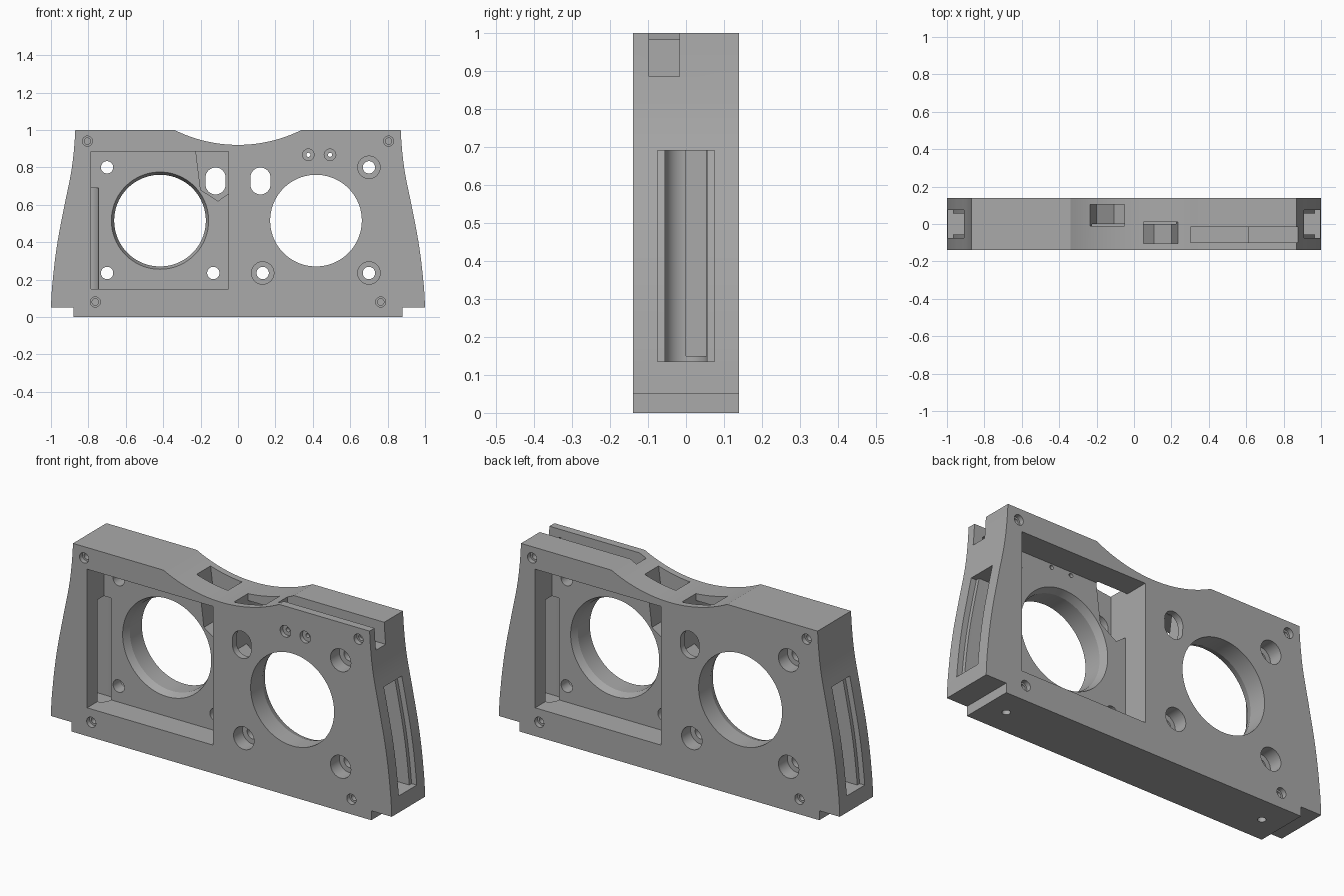
import bpy, bmesh
from math import cos, sin, pi, radians

cube = bpy.data.objects.get("Cube")
if cube:
    bpy.data.objects.remove(cube, do_unlink=True)

grey = bpy.data.materials.new("mid_grey")
grey.use_nodes = True
GREY = (0.4, 0.4, 0.4, 1)
grey.diffuse_color = GREY
grey.node_tree.nodes["Principled BSDF"].inputs["Base Color"].default_value = GREY

HALF = 0.14          # half thickness of the plate
OUT = 0.3            # safely outside the plate


def loft(name, first, last, axis, a, b):
    """Solid between two matching outlines at a and b along an axis."""
    def place(p, t):
        return (p[0], t, p[1]) if axis == "y" else (p[0], p[1], t)
    bm = bmesh.new()
    lo = [bm.verts.new(place(p, a)) for p in first]
    hi = [bm.verts.new(place(p, b)) for p in last]
    bm.faces.new(lo)
    bm.faces.new(hi)
    n = len(lo)
    for i in range(n):
        j = (i + 1) % n
        bm.faces.new((lo[i], lo[j], hi[j], hi[i]))
    bmesh.ops.recalc_face_normals(bm, faces=bm.faces)
    mesh = bpy.data.meshes.new(name)
    bm.to_mesh(mesh)
    bm.free()
    obj = bpy.data.objects.new(name, mesh)
    bpy.context.collection.objects.link(obj)
    mesh.materials.append(grey)
    return obj


def prism(name, outline, axis, a, b):
    return loft(name, outline, outline, axis, a, b)


def rect(x0, x1, y0, y1):
    return [(x0, y0), (x1, y0), (x1, y1), (x0, y1)]


def circle(x, y, r, n=32):
    return [(x + r * cos(2 * pi * i / n), y + r * sin(2 * pi * i / n)) for i in range(n)]


def stadium(x, z, r, straight):
    return [(px, pz + (straight if pz >= z else -straight)) for px, pz in circle(x, z, r)]


# Flared side curve, interpolated smoothly from a few widths
KEYS = [(0.05, 1.0), (0.2, 0.99), (0.4, 0.965), (0.6, 0.927), (0.8, 0.888), (1.0, 0.87)]


def side_curve(steps=5):
    pts = []
    for i in range(len(KEYS) - 1):
        p = [KEYS[max(0, min(k, len(KEYS) - 1))][1] for k in range(i - 1, i + 3)]
        for s in range(steps):
            t = s / steps
            x = 0.5 * (2 * p[1] + (p[2] - p[0]) * t
                       + (2 * p[0] - 5 * p[1] + 4 * p[2] - p[3]) * t * t
                       + (3 * p[1] - p[0] - 3 * p[2] + p[3]) * t ** 3)
            z = KEYS[i][0] + (KEYS[i + 1][0] - KEYS[i][0]) * t
            pts.append((x, z))
    return pts + [(KEYS[-1][1], KEYS[-1][0])]


def side_x(z):
    curve = side_curve()
    for (xa, za), (xb, zb) in zip(curve, curve[1:]):
        if za <= z <= zb:
            return xa + (xb - xa) * (z - za) / (zb - za)


# Body outline: stepped foot, flared sides, dipped top edge
right = [(0.88, 0), (0.88, 0.05)] + side_curve()
SPAN, SAG = 0.34, 0.08
R = (SPAN ** 2 + SAG ** 2) / (2 * SAG)
dip = []
for i in range(33):
    x = SPAN * (1 - i / 16)
    dip.append((x, 1 - SAG + R - (R * R - x * x) ** 0.5))
left = [(-x, z) for x, z in reversed(right)]
body = prism("speaker_frame", right + dip + left, "y", -HALF, HALF)

cutters = []


def cut(obj):
    obj.hide_render = True
    cutters.append(obj)


# Features repeated on both halves by a half turn about z
for s in (1, -1):
    def rot(outline):
        return [(s * x, z) for x, z in outline]

    def cut_y(name, outline, a, b, last=None):
        cut(loft(name, rot(outline), rot(last or outline), "y", s * a, s * b))

    def cut_z(name, outline, a, b):
        cut(prism(name, [(s * x, s * y) for x, y in outline], "z", a, b))

    # square pocket, open at the back on this half
    cut_y("pocket", rect(0.05, 0.787, 0.15, 0.885), 0, OUT)
    # main opening with a bevelled rim on the pocket floor
    cut_y("main_hole", circle(0.417, 0.515, 0.245, 96), -OUT, OUT)
    cut_y("main_rim", circle(0.417, 0.515, 0.245, 96), -0.04, 0.02,
          circle(0.417, 0.515, 0.2675, 96))
    # mounting holes with counterbores
    for x, z in ((0.7, 0.8), (0.7, 0.235), (0.132, 0.235)):
        cut_y("mount_hole", circle(x, z, 0.033), -OUT, 0.05)
        cut_y("mount_counterbore", circle(x, z, 0.06), -OUT, -0.065)
    # button channel from the top, with its oval window
    channel = [(0.252, 1.1), (0.2, 0.68), (0.107, 0.62), (0.05, 0.66), (0.05, 1.1)]
    cut_y("button_channel", channel, -0.105, 0.012)
    cut_y("oval_window", stadium(0.12, 0.727, 0.054, 0.018), -OUT, OUT)
    # tall side slot with a round inner end
    slot = [(0.8 - 0.055 * sin(pi * i / 24), 0.055 * cos(pi * i / 24)) for i in range(25)]
    cut_z("side_slot", [(1.2, 0.055)] + slot + [(1.2, -0.055)], 0.135, 0.69)
    # shallow wider recess that follows the side curve
    levels = [0.135 + 0.555 * i / 16 for i in range(17)]
    recess = [(side_x(z) - 0.03, z) for z in levels]
    cut_y("side_recess", recess + [(1.2, 0.69), (1.2, 0.135)], -0.075, 0.075)
    # corner screw holes on both faces
    for x, z in ((0.805, 0.94), (0.763, 0.08)):
        for face in (1, -1):
            cut_y("screw_head", circle(x, z, 0.027, 24), face * 0.115, face * OUT)
            cut_y("screw_hole", circle(x, z, 0.017, 24), face * 0.05, face * OUT)
    # screw hole under the foot
    cut_z("foot_hole", circle(0.763, 0, 0.02, 24), -0.1, 0.04)

# Switch cavity and wire notch in the top edge
cut(prism("switch_cavity", rect(0.302, 0.61, 0.80, 1.1), "y", -0.098, -0.017))
cut(prism("wire_notch", rect(0.6, 1.1, 0.885, 1.1), "y", -0.098, -0.017))
for x in (0.376, 0.492):
    cut(prism("switch_screw", circle(x, 0.867, 0.011, 24), "y", -OUT, 0.05))
    cut(prism("switch_screw_head", circle(x, 0.867, 0.031, 24), "y", -OUT, -0.118))

# Carve everything out of the body
bpy.ops.object.select_all(action="DESELECT")
body.select_set(True)
bpy.context.view_layer.objects.active = body
for c in cutters:
    mod = body.modifiers.new("cut", "BOOLEAN")
    mod.operation = "DIFFERENCE"
    mod.solver = "EXACT"
    mod.object = c
    bpy.ops.object.modifier_apply(modifier=mod.name)
    bpy.data.objects.remove(c, do_unlink=True)

bpy.ops.object.shade_smooth_by_angle(angle=radians(20))
